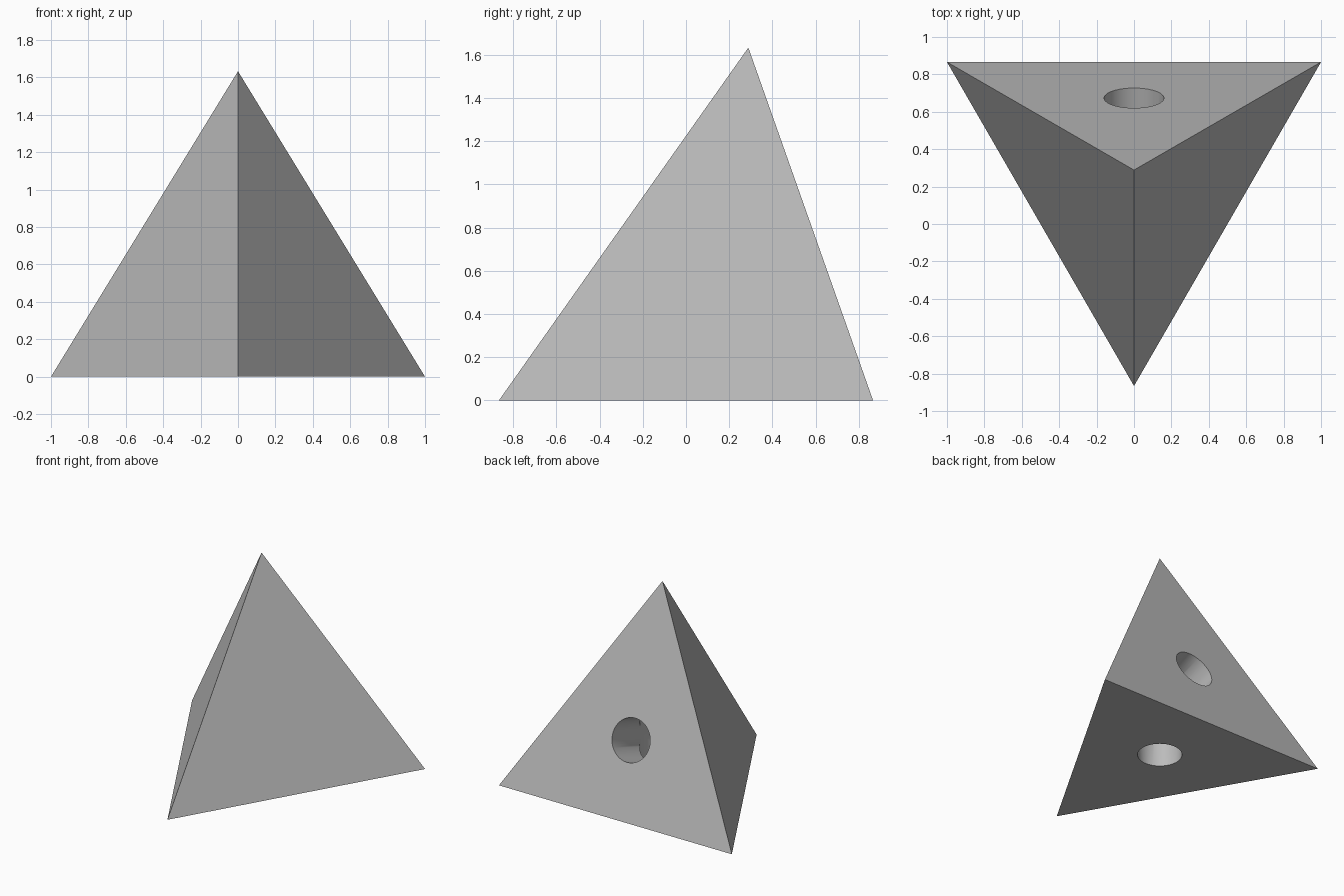
import bpy, bmesh
from math import sqrt, sin, cos, pi
from mathutils import Vector

cube = bpy.data.objects.get("Cube")
if cube:
    bpy.data.objects.remove(cube, do_unlink=True)

EDGE = 2.0
RING = EDGE / sqrt(3)              # base centre to corner
HEIGHT = EDGE * sqrt(2 / 3)
BASE = Vector((0, RING / 4, 0))    # base centre, so the bounds are centred
HOLE_RADIUS, HOLE_DEPTH = 0.16, 0.57

grey = bpy.data.materials.new("plain_grey")
grey.use_nodes = True
colour = (0.5, 0.5, 0.5, 1)
grey.diffuse_color = colour
grey.node_tree.nodes["Principled BSDF"].inputs["Base Color"].default_value = colour


def add_object(name, bm):
    bmesh.ops.recalc_face_normals(bm, faces=bm.faces)
    mesh = bpy.data.meshes.new(name)
    bm.to_mesh(mesh)
    bm.free()
    mesh.materials.append(grey)
    obj = bpy.data.objects.new(name, mesh)
    bpy.context.collection.objects.link(obj)
    return obj


# Regular tetrahedron with one corner towards the front
corners = [BASE + RING * Vector((cos(a), sin(a), 0))
           for a in (-pi / 2, pi / 6, 5 * pi / 6)]
apex = BASE + Vector((0, 0, HEIGHT))
bm = bmesh.new()
for p in corners + [apex]:
    bm.verts.new(p)
bmesh.ops.convex_hull(bm, input=bm.verts)
body = add_object("tetrahedron_body", bm)
bpy.context.view_layer.objects.active = body
body.select_set(True)

# Round sockets bored inwards from the base and the back face, meeting inside
middle = BASE + Vector((0, 0, HEIGHT / 4))
back_centre = (corners[1] + corners[2] + apex) / 3
for name, centre in (("base_socket_cutter", BASE), ("back_socket_cutter", back_centre)):
    inward = (middle - centre).normalized()
    bm = bmesh.new()
    bmesh.ops.create_cone(bm, cap_ends=True, segments=64, radius1=HOLE_RADIUS,
                          radius2=HOLE_RADIUS, depth=2 * HOLE_DEPTH)
    cutter = add_object(name, bm)
    cutter.location = centre
    cutter.rotation_mode = 'QUATERNION'
    cutter.rotation_quaternion = inward.to_track_quat('Z', 'X')
    cutter.hide_render = True
    mod = body.modifiers.new(name, 'BOOLEAN')
    mod.operation = 'DIFFERENCE'
    mod.solver = 'EXACT'
    mod.object = cutter
    bpy.context.view_layer.update()
    bpy.ops.object.modifier_apply(modifier=mod.name)
    bpy.data.objects.remove(cutter, do_unlink=True)

# Smooth socket walls, sharp edges elsewhere
bpy.ops.object.shade_smooth_by_angle(angle=pi / 6)
